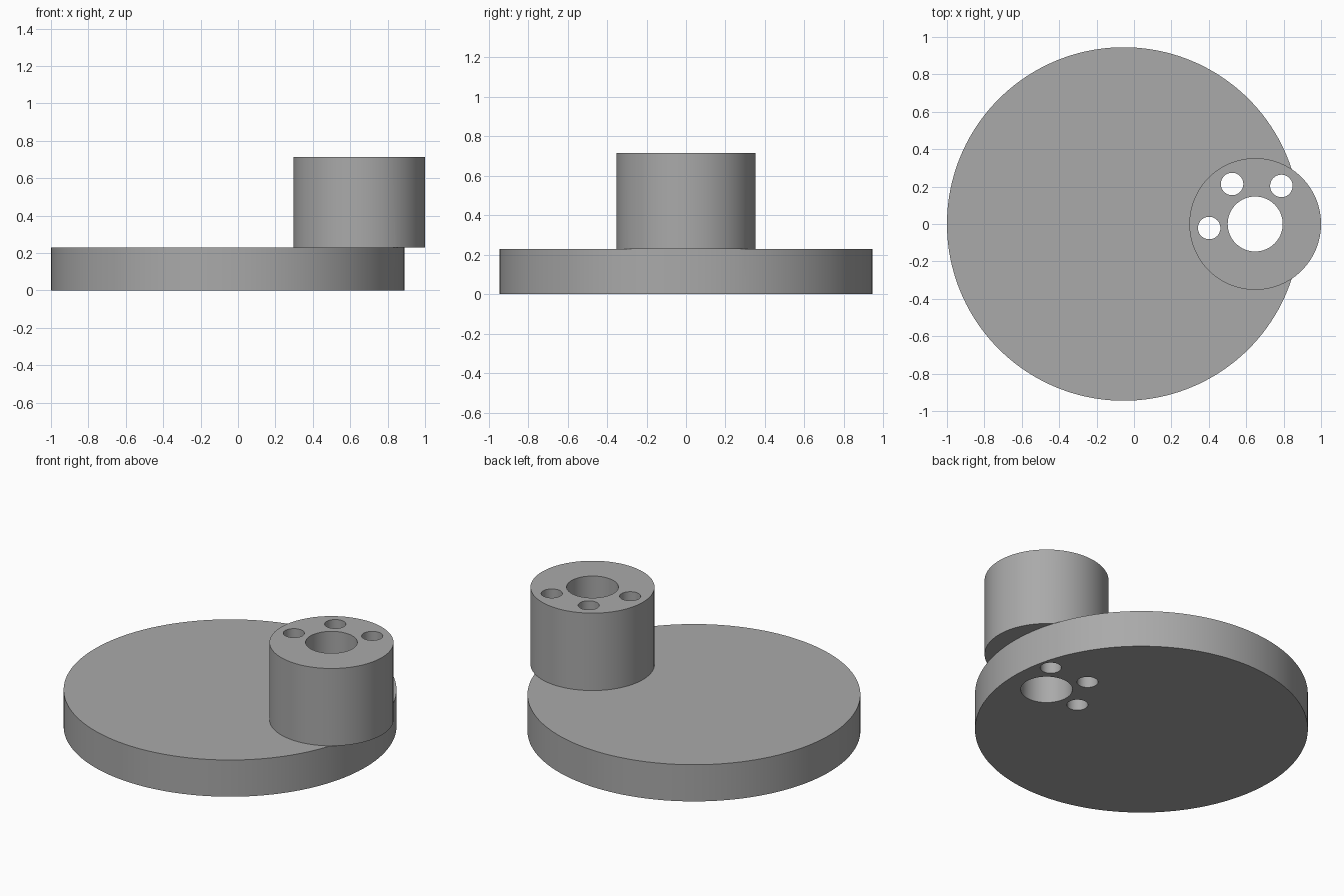
import bpy
import math

cube = bpy.data.objects.get("Cube")
if cube:
    bpy.data.objects.remove(cube, do_unlink=True)

grey = bpy.data.materials.new("plain grey")
grey.use_nodes = True
colour = (0.4, 0.4, 0.4, 1)
grey.diffuse_color = colour
grey.node_tree.nodes["Principled BSDF"].inputs["Base Color"].default_value = colour


def cylinder(name, x, y, radius, bottom, top, sides=96):
    bpy.ops.mesh.primitive_cylinder_add(
        vertices=sides, radius=radius, depth=top - bottom,
        location=(x, y, (bottom + top) / 2))
    obj = bpy.context.object
    obj.name = name
    obj.data.materials.append(grey)
    return obj


def combine(target, other, operation):
    mod = target.modifiers.new(operation.lower(), 'BOOLEAN')
    mod.operation = operation
    mod.solver = 'EXACT'
    mod.object = other
    bpy.context.view_layer.objects.active = target
    bpy.ops.object.modifier_apply(modifier=mod.name)
    bpy.data.objects.remove(other, do_unlink=True)


DISC_TOP, BOSS_TOP = 0.23, 0.715
BOSS_X = 0.648

# Broad base disc with an offset boss that overhangs its rim
body = cylinder("crank_disc", -0.055, 0, 0.945, 0, DISC_TOP, 160)
boss = cylinder("offset_boss", BOSS_X, 0, 0.352, DISC_TOP, BOSS_TOP)
combine(body, boss, 'UNION')

# Central bore and three small holes, all the way through
holes = [(BOSS_X, 0, 0.147)]
for angle in (55.5, 120, 185):
    a = math.radians(angle)
    holes.append((BOSS_X + 0.247 * math.cos(a), 0.247 * math.sin(a), 0.06))
for x, y, radius in holes:
    cutter = cylinder("hole_cutter", x, y, radius, -0.1, BOSS_TOP + 0.1, 64)
    cutter.hide_render = True
    combine(body, cutter, 'DIFFERENCE')

# Smooth walls, sharp rims
bpy.ops.object.select_all(action='DESELECT')
body.select_set(True)
bpy.context.view_layer.objects.active = body
bpy.ops.object.shade_smooth_by_angle(angle=math.radians(30))
